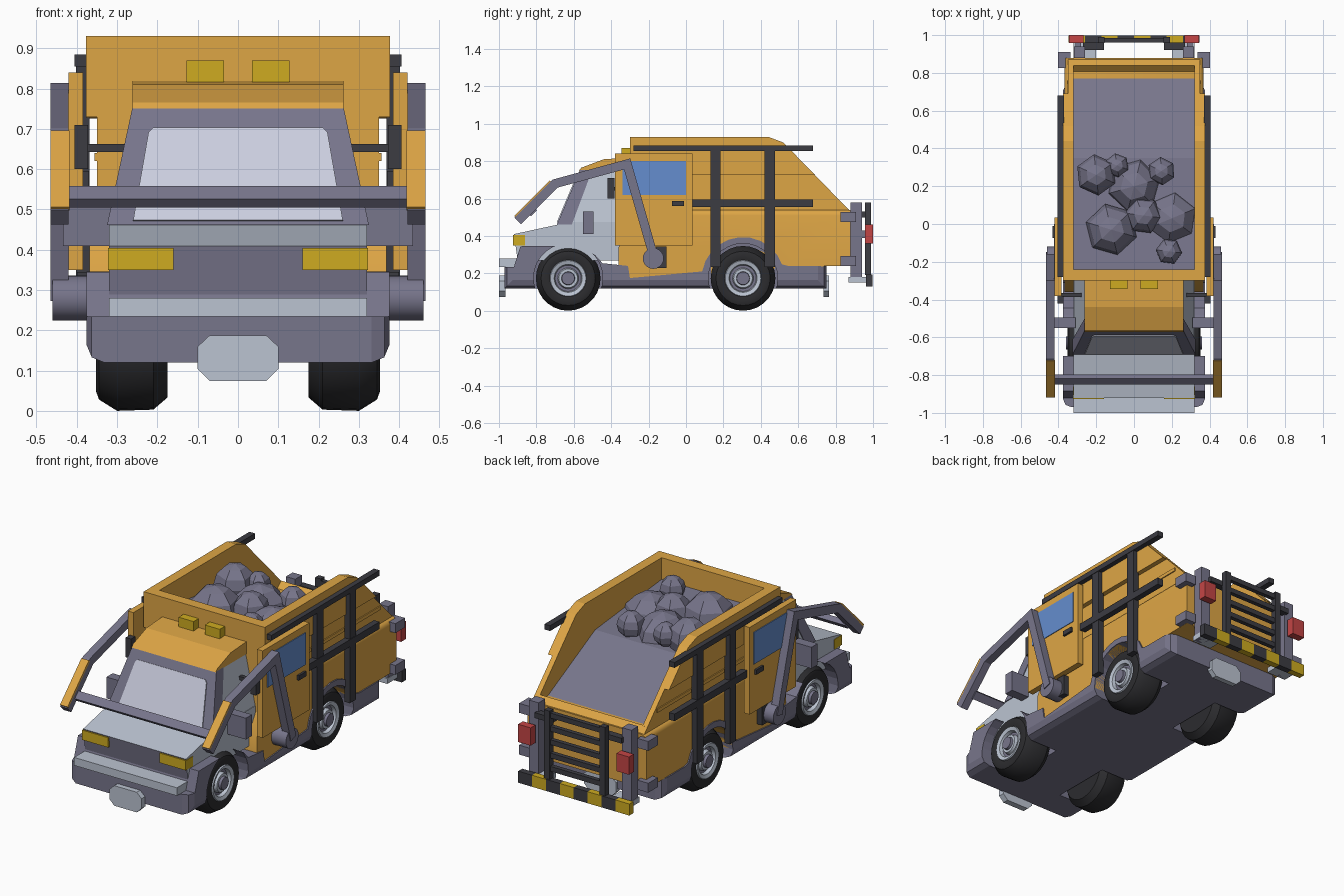
import bpy, bmesh, math, random
from mathutils import Matrix, Vector

if "Cube" in bpy.data.objects:
    bpy.data.objects.remove(bpy.data.objects["Cube"])

random.seed(4)
COLORS = {
    "orange": (0.73, 0.38, 0.06), "grey": (0.187, 0.18, 0.26), "light_grey": (0.50, 0.55, 0.64),
    "black": (0.045, 0.045, 0.055), "tyre_black": (0.025, 0.025, 0.028), "yellow": (0.62, 0.41, 0.015),
    "blue_glass": (0.13, 0.27, 0.62), "red": (0.55, 0.06, 0.06), "pale_glass": (0.60, 0.62, 0.74),
}
MATS = {}
for n, c in COLORS.items():
    MATS[n] = bpy.data.materials.new(n)
    MATS[n].diffuse_color = (*c, 1)


def finish(name, bm, mats, smooth=False):
    bmesh.ops.recalc_face_normals(bm, faces=bm.faces[:])
    me = bpy.data.meshes.new(name)
    bm.to_mesh(me)
    bm.free()
    ob = bpy.data.objects.new(name, me)
    bpy.context.collection.objects.link(ob)
    for m in ([mats] if isinstance(mats, str) else mats):
        me.materials.append(MATS[m])
    if smooth:
        bpy.context.view_layer.objects.active = ob
        bpy.ops.object.select_all(action='DESELECT')
        ob.select_set(True)
        bpy.ops.object.shade_smooth_by_angle(angle=math.radians(35))
    return ob


def add_prism(bm, pts, x0, x1, taper=None):
    """Extrude a (y, z) profile from x0 to x1; taper scales x by height."""
    t = taper or (lambda z: 1)
    a = [bm.verts.new((x0 * t(z), y, z)) for y, z in pts]
    b = [bm.verts.new((x1 * t(z), y, z)) for y, z in pts]
    fs = [bm.faces.new(a), bm.faces.new(b)]
    for i in range(len(pts)):
        j = (i + 1) % len(pts)
        fs.append(bm.faces.new((a[i], a[j], b[j], b[i])))
    return fs


def prism(name, pts, x0, x1, mat, mirror=False, taper=None, bevel=None, smooth=False):
    bm = bmesh.new()
    add_prism(bm, pts, x0, x1, taper)
    if mirror:
        add_prism(bm, pts, -x1, -x0, taper)
    if bevel:
        test, off, seg = bevel
        es = [e for e in bm.edges if abs(e.verts[0].co.x - e.verts[1].co.x) < 1e-4 and all(test(v.co) for v in e.verts)]
        bmesh.ops.bevel(bm, geom=es, offset=off, segments=seg, profile=0.5, affect='EDGES')
    return finish(name, bm, mat, smooth)


def box(name, x0, x1, y0, y1, z0, z1, mat, mirror=False):
    return prism(name, [(y0, z0), (y1, z0), (y1, z1), (y0, z1)], x0, x1, mat, mirror)


def strip(path, w):
    """Mitred outline of a constant-width (y, z) path."""
    p = [Vector(q) for q in path]
    left, right = [], []
    for i, q in enumerate(p):
        d0 = (q - p[max(i - 1, 0)]).normalized() if i else (p[1] - q).normalized()
        d1 = (p[i + 1] - q).normalized() if i < len(p) - 1 else d0
        n = Vector((-(d0 + d1).y, (d0 + d1).x)).normalized()
        k = w / 2 / n.dot(Vector((-d0.y, d0.x)))
        left.append(tuple(q + n * k))
        right.append(tuple(q - n * k))
    return left + right[::-1]


# wheel well cutter
bm = bmesh.new()
for y in (-0.63, 0.305):
    for s in (-1, 1):
        bmesh.ops.create_cone(bm, cap_ends=True, segments=28, radius1=0.185, radius2=0.185, depth=0.36,
                              matrix=Matrix.Translation((s * 0.34, y, 0.175)) @ Matrix.Rotation(math.pi / 2, 4, 'Y'))
cutter = finish("wheel_well_cutter", bm, "grey")
cutter.hide_render = True
cutter.hide_viewport = False
cutter.display_type = 'WIRE'


def cut(ob):
    m = ob.modifiers.new("wells", 'BOOLEAN')
    m.operation, m.object, m.solver = 'DIFFERENCE', cutter, 'EXACT'


# grey chassis with fenders and arches
arch = [(0.305 + 0.222 * math.cos(math.radians(a)), 0.172 + 0.222 * math.sin(math.radians(a))) for a in range(170, 10, -15)]
farch = [(-0.63 + 0.225 * math.cos(math.radians(a)), 0.125 + 0.225 * math.sin(math.radians(a))) for a in range(80, 20, -15)]
base = [(-0.97, 0.12), (-0.97, 0.235), (-0.92, 0.235), (-0.885, 0.345)] + farch + [(-0.31, 0.24), (-0.30, 0.175)]
base += arch + [(0.545, 0.24), (0.75, 0.24), (0.75, 0.12)]
cut(prism("chassis", base, -0.376, 0.376, "grey", bevel=(lambda c: c.y < -0.96 or c.y > 0.74, 0.045, 2)))

# orange lower body
cut(prism("lower_body", [(-0.36, 0.175), (0.3, 0.175), (0.5, 0.235), (0.88, 0.24), (0.88, 0.54), (-0.24, 0.54), (-0.36, 0.34)],
          -0.369, 0.369, "orange", bevel=(lambda c: c.z > 0.53, 0.03, 4), smooth=True))

# open container: sides, flared upper band, end walls, load bed
prism("container_side", [(-0.3, 0.5), (-0.3, 0.93), (0.44, 0.93), (0.52, 0.90), (0.88, 0.53), (0.88, 0.5)],
      0.32, 0.35, "orange", True)
prism("container_upper_side", [(-0.3, 0.73), (-0.3, 0.93), (0.44, 0.93), (0.52, 0.90), (0.69, 0.726)],
      0.32, 0.377, "orange", True)
box("container_side_ridge", 0.34, 0.356, -0.3, 0.76, 0.62, 0.64, "orange", True)
box("container_front_wall", -0.35, 0.35, -0.3, -0.24, 0.4, 0.93, "orange")
prism("container_rear_wall", [(0.88, 0.5), (0.88, 0.53), (0.84, 0.572), (0.765, 0.5)], -0.33, 0.33, "orange")
prism("load_bed", [(-0.26, 0.5), (-0.26, 0.81), (0.35, 0.75), (0.79, 0.53), (0.79, 0.5)], -0.325, 0.325, "grey")

# boulders
for i, (x, y, z, r) in enumerate([(-0.12, -0.03, 0.79, 0.14), (-0.2, 0.26, 0.81, 0.11), (0.05, 0.045, 0.81, 0.1),
                                  (-0.09, 0.31, 0.82, 0.065), (0.145, 0.28, 0.80, 0.075), (0.185, -0.145, 0.83, 0.07),
                                  (0.2, 0.03, 0.72, 0.15), (0.0, 0.2, 0.73, 0.15)]):
    bm = bmesh.new()
    bmesh.ops.create_uvsphere(bm, u_segments=6, v_segments=6, radius=r,
                              matrix=Matrix.Translation((x, y, z)) @ Matrix.Rotation(random.random(), 4, 'Z'))
    finish("boulder_%d" % i, bm, "grey")

# cab nose: light hood with a grey front face
bm = bmesh.new()
add_prism(bm, [(-0.90, 0.27), (-0.92, 0.41), (-0.62, 0.475), (-0.3, 0.475), (-0.3, 0.27)], -0.32, 0.32)
bmesh.ops.recalc_face_normals(bm, faces=bm.faces[:])
for f in bm.faces:
    f.material_index = int(f.normal.y < -0.9)
finish("hood", bm, ["light_grey", "grey"])
box("headlight", 0.16, 0.323, -0.926, -0.86, 0.35, 0.405, "yellow", True)

# upper cab, windscreen frame, glass and roof
narrow = lambda z: 1 - 0.19 * (z - 0.47) / 0.285
prism("cab", [(-0.66, 0.465), (-0.55, 0.755), (-0.29, 0.755), (-0.29, 0.465)], -0.318, 0.318, "light_grey", taper=narrow)
prism("windscreen_frame", [(-0.69, 0.462), (-0.565, 0.757), (-0.50, 0.757), (-0.61, 0.462)], -0.323, 0.323, "grey", taper=narrow)
bm = bmesh.new()
sy = lambda z: -0.69 + 0.125 * (z - 0.462) / 0.295
outline = [(-0.26, 0.472), (0.26, 0.472), (0.222, 0.69), (0.21, 0.702), (-0.21, 0.702), (-0.222, 0.69)]
f = bm.faces.new([bm.verts.new((x, sy(z), z)) for x, z in outline])
r = bmesh.ops.extrude_face_region(bm, geom=[f])
bmesh.ops.translate(bm, verts=[v for v in r["geom"] if isinstance(v, bmesh.types.BMVert)], vec=(0, -0.005, 0.002))
finish("windscreen", bm, "pale_glass")
prism("cab_roof", [(-0.572, 0.75), (-0.56, 0.765), (-0.44, 0.81), (-0.29, 0.82), (-0.29, 0.75)], -0.262, 0.262, "orange")
box("roof_light", 0.035, 0.128, -0.345, -0.295, 0.81, 0.87, "yellow", True)

# doors with side windows, handles and mirrors
box("door", 0.385, 0.42, -0.38, 0.035, 0.35, 0.84, "orange", True)
box("side_window", 0.419, 0.424, -0.34, 0.0, 0.62, 0.80, "blue_glass", True)
box("door_handle", 0.42, 0.432, -0.075, -0.01, 0.56, 0.587, "black", True)
box("door_mount", 0.34, 0.39, -0.25, 0.0, 0.42, 0.53, "orange", True)
box("mirror_arm", 0.27, 0.39, -0.387, -0.365, 0.642, 0.662, "black", True)
box("mirror", 0.372, 0.405, -0.42, -0.382, 0.60, 0.71, "black", True)
box("fender_box", 0.31, 0.434, -0.55, -0.495, 0.41, 0.53, "grey", True)

# lifting arms
path = [(-0.17, 0.28), (-0.315, 0.785), (-0.70, 0.68), (-0.90, 0.48)]
prism("lifting_arm", strip(path, 0.048), 0.42, 0.465, "grey", True)
prism("arm_pad", strip([(-0.724, 0.692), (-0.914, 0.502)], 0.012), 0.418, 0.465, "orange", True)
prism("arm_crossbar", strip([(-0.808, 0.548), (-0.84, 0.516)], 0.03), -0.43, 0.43, "grey")
box("pivot_block", 0.36, 0.40, -0.16, -0.105, 0.23, 0.345, "black", True)
bm = bmesh.new()
for s in (-1, 1):
    bmesh.ops.create_cone(bm, cap_ends=True, segments=20, radius1=0.056, radius2=0.056, depth=0.1,
                          matrix=Matrix.Translation((s * 0.41, -0.175, 0.28)) @ Matrix.Rotation(math.pi / 2, 4, 'Y'))
finish("arm_pivot", bm, "grey", True)

# black side rack
box("rack_top_rail", 0.37, 0.405, -0.28, 0.68, 0.855, 0.885, "black", True)
box("rack_lower_rail", 0.37, 0.405, 0.035, 0.68, 0.555, 0.595, "black", True)
for y in (0.13, 0.42):
    box("rack_post", 0.368, 0.402, y, y + 0.055, 0.235, 0.87, "black", True)

# bumper trim and number plates
box("bumper_strip", -0.32, 0.32, -1.0, -0.9, 0.235, 0.28, "light_grey")
for name, y0, y1 in (("front_plate", -1.0, -0.965), ("rear_plate", 0.735, 0.765)):
    bm = bmesh.new()
    pts = [(0.07, 0.075), (0.10, 0.105), (0.10, 0.16), (0.07, 0.188)]
    pts += [(-x, z) for x, z in pts[::-1]]
    f = bm.faces.new([bm.verts.new((x, y0, z)) for x, z in pts])
    r = bmesh.ops.extrude_face_region(bm, geom=[f])
    bmesh.ops.translate(bm, verts=[v for v in r["geom"] if isinstance(v, bmesh.types.BMVert)], vec=(0, y1 - y0, 0))
    finish(name, bm, "light_grey")

# rear posts, lamps, corner brackets, ladder and striped bumper
box("rear_post", 0.26, 0.318, 0.88, 0.94, 0.15, 0.58, "grey", True)
box("rear_bracket", 0.2, 0.32, 0.87, 0.97, 0.15, 0.18, "light_grey", True)
box("tail_lamp_mount", 0.28, 0.31, 0.93, 0.965, 0.39, 0.43, "grey", True)
box("tail_lamp", 0.267, 0.345, 0.957, 1.0, 0.36, 0.46, "red", True)
for z in (0.24, 0.475):
    box("corner_bracket", 0.335, 0.402, 0.825, 0.91, z, z + 0.053, "grey", True)
box("ladder_rail", 0.155, 0.19, 0.957, 0.99, 0.19, 0.58, "black", True)
for z in (0.24, 0.315, 0.39, 0.465, 0.54):
    box("ladder_rung", -0.19, 0.19, 0.96, 0.985, z, z + 0.028, "black")
box("ladder_mount", 0.16, 0.27, 0.92, 0.96, 0.5, 0.53, "black", True)
for i in range(8):
    x = -0.346 + i * 0.0865
    box("striped_bumper_%d" % i, x, x + 0.0865, 0.962, 0.998, 0.13, 0.195, "black" if i % 2 else "yellow")

# wheels: lathed tyre, rim rings and hub
RINGS = [(0.175, 0.0), (0.175, 0.14), (0.21, 0.17), (0.30, 0.173), (0.345, 0.145), (0.352, 0.125), (0.345, 0.098),
         (0.352, 0.095), (0.345, 0.075), (0.325, 0.07), (0.325, 0.056), (0.345, 0.05), (0.345, 0.036), (0.36, 0.034), (0.36, 0.0)]
RING_MATS = [0, 0, 0, 0, 0, 0, 1, 1, 1, 2, 1, 1, 2, 2]
for y, label in ((-0.63, "front"), (0.305, "rear")):
    for s in (-1, 1):
        bm = bmesh.new()
        N = 28
        loops = [[bm.verts.new((s * x, y + r * math.cos(2 * math.pi * k / N), 0.1735 + r * math.sin(2 * math.pi * k / N)))
                  for k in range(N)] for x, r in RINGS]
        for i, m in enumerate(RING_MATS):
            for k in range(N):
                l = (k + 1) % N
                bm.faces.new((loops[i][k], loops[i][l], loops[i + 1][l], loops[i + 1][k])).material_index = m
        bmesh.ops.remove_doubles(bm, verts=bm.verts[:], dist=1e-5)
        finish("%s_wheel_%s" % (label, "right" if s > 0 else "left"), bm, ["tyre_black", "light_grey", "grey"], True)

for m in bpy.data.materials:
    if m.users and not m.is_grease_pencil:
        m.use_nodes = True
        m.node_tree.nodes["Principled BSDF"].inputs["Base Color"].default_value = m.diffuse_color
